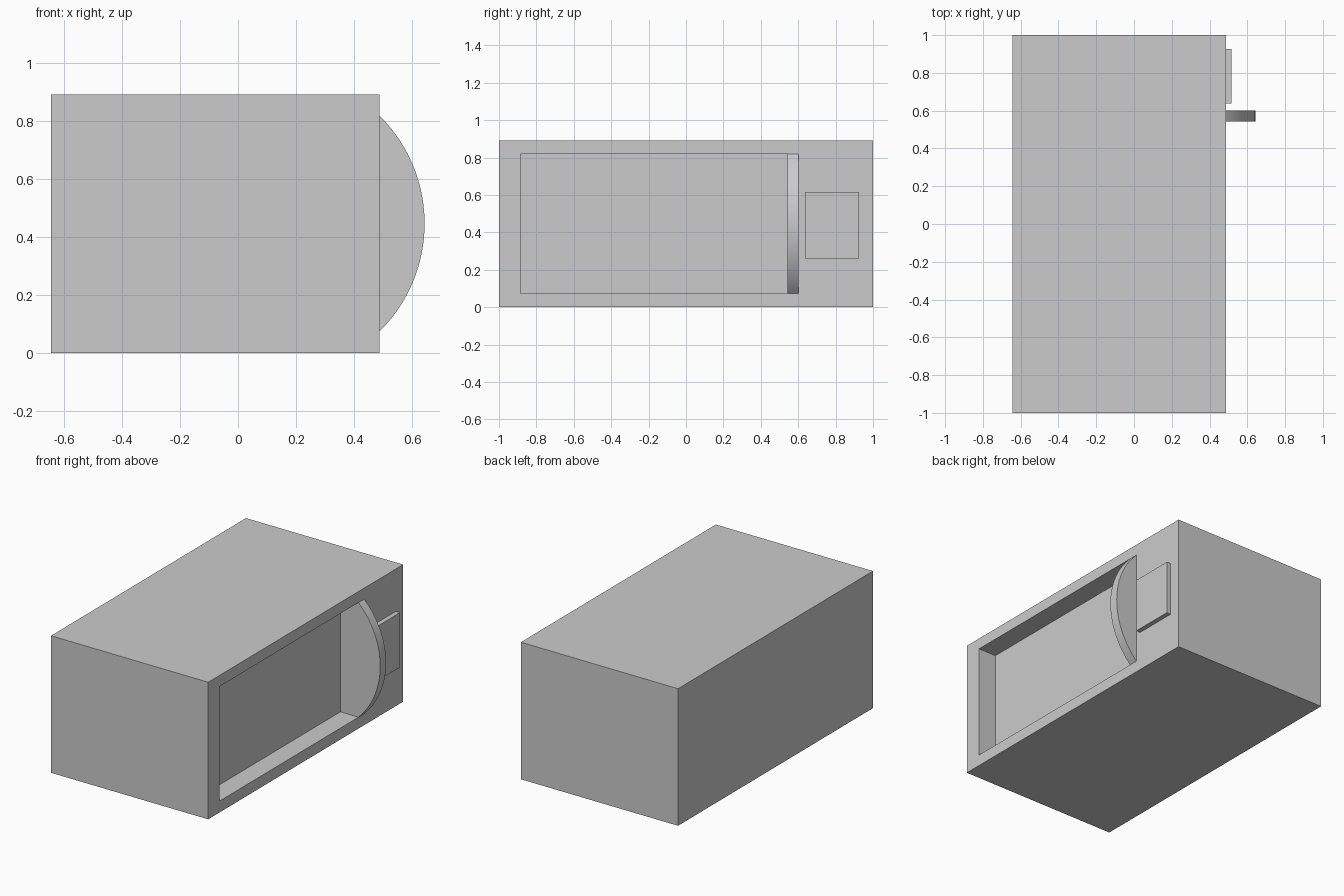
import bpy
import bmesh
import math

cube = bpy.data.objects.get("Cube")
if cube:
    bpy.data.objects.remove(cube, do_unlink=True)

grey = bpy.data.materials.new("light_grey")
grey.use_nodes = True
color = (0.6, 0.6, 0.6, 1)
grey.diffuse_color = color
grey.node_tree.nodes["Principled BSDF"].inputs["Base Color"].default_value = color


def add_object(name, bm):
    bmesh.ops.recalc_face_normals(bm, faces=bm.faces)
    mesh = bpy.data.meshes.new(name)
    bm.to_mesh(mesh)
    bm.free()
    mesh.materials.append(grey)
    obj = bpy.data.objects.new(name, mesh)
    bpy.context.collection.objects.link(obj)
    return obj


def box_bmesh(low, high):
    bm = bmesh.new()
    bmesh.ops.create_cube(bm, size=1)
    for v in bm.verts:
        v.co = [lo + (c + 0.5) * (hi - lo) for c, lo, hi in zip(v.co, low, high)]
    return bm


# Main dimensions
LEFT, RIGHT, HEIGHT = -0.643, 0.486, 0.89
MID_Z, HALF_OPENING = 0.446, 0.372
DEPTH = 0.13
DOOR_FRONT, DOOR_BACK = 0.542, 0.602

# Housing: a closed box whose side face is inset and pushed inwards
bm = box_bmesh((LEFT, -1, 0), (RIGHT, 1, HEIGHT))
side = max(bm.faces, key=lambda f: f.calc_center_median().x)
bmesh.ops.inset_region(bm, faces=[side], thickness=0.05)
for v in side.verts:
    v.co.y = -0.885 if v.co.y < 0 else DOOR_BACK
    v.co.z = MID_Z + math.copysign(HALF_OPENING, v.co.z - MID_Z)
pushed = bmesh.ops.extrude_discrete_faces(bm, faces=[side])["faces"][0]
for v in pushed.verts:
    v.co.x -= DEPTH
add_object("housing", bm)

# Door: a circular arc profile standing out of the recess
sagitta = 0.156
radius = (HALF_OPENING ** 2 + sagitta ** 2) / (2 * sagitta)
center_x = RIGHT + sagitta - radius
half_angle = math.asin(HALF_OPENING / radius)
steps = 40
profile = [(RIGHT - DEPTH, MID_Z - HALF_OPENING)]
for i in range(steps + 1):
    a = half_angle * (2 * i / steps - 1)
    profile.append((center_x + radius * math.cos(a), MID_Z + radius * math.sin(a)))
profile.append((RIGHT - DEPTH, MID_Z + HALF_OPENING))
bm = bmesh.new()
face = bm.faces.new([bm.verts.new((x, DOOR_FRONT, z)) for x, z in profile])
result = bmesh.ops.extrude_face_region(bm, geom=[face])
for v in result["geom"]:
    if isinstance(v, bmesh.types.BMVert):
        v.co.y = DOOR_BACK
door = add_object("curved_door", bm)
bpy.ops.object.select_all(action="DESELECT")
door.select_set(True)
bpy.context.view_layer.objects.active = door
bpy.ops.object.shade_smooth_by_angle(angle=math.radians(30))

# Raised control panel behind the door
add_object("control_panel", box_bmesh((RIGHT - 0.01, 0.637, 0.26), (0.516, 0.926, 0.615)))
